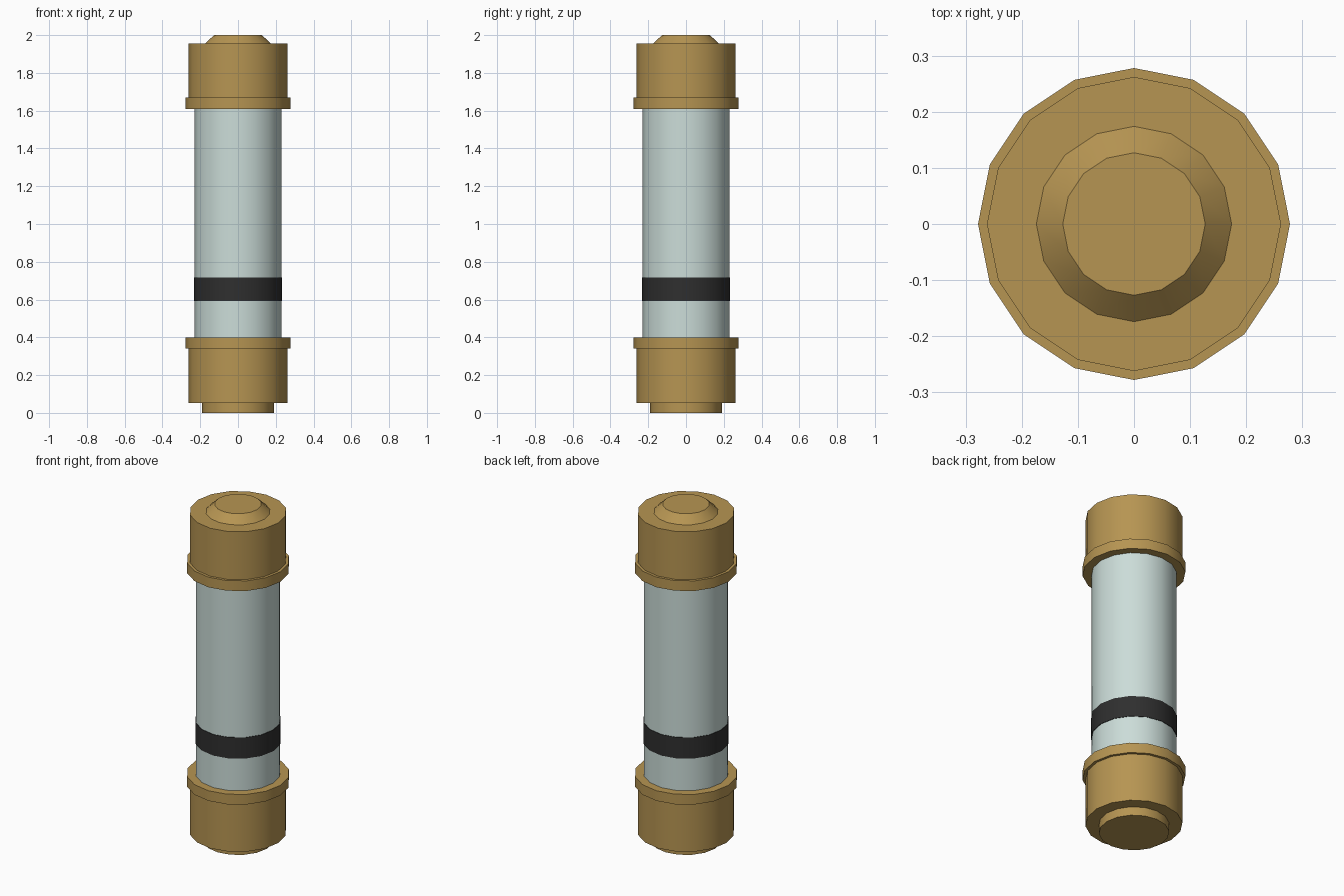
import bpy, bmesh, math

if "Cube" in bpy.data.objects:
    bpy.data.objects.remove(bpy.data.objects["Cube"])

SIDES = 16


def material(name, rgb):
    m = bpy.data.materials.new(name)
    m.diffuse_color = (*rgb, 1.0)
    m.use_nodes = True
    m.node_tree.nodes["Principled BSDF"].inputs["Base Color"].default_value = m.diffuse_color
    return m


brass = material("brass", (0.47, 0.30, 0.085))
glass = material("pale_glass", (0.60, 0.72, 0.69))
black = material("black_band", (0.028, 0.028, 0.028))


def lathe(name, profile, mat):
    """Turn a (radius, z) profile, listed bottom to top, into a capped solid."""
    bm = bmesh.new()
    rings = []
    for r, z in profile:
        rings.append([bm.verts.new((r * math.cos(2 * math.pi * i / SIDES),
                                    r * math.sin(2 * math.pi * i / SIDES), z))
                      for i in range(SIDES)])
    for lo, hi in zip(rings, rings[1:]):
        for i in range(SIDES):
            j = (i + 1) % SIDES
            bm.faces.new((lo[i], lo[j], hi[j], hi[i]))
    bm.faces.new(rings[0][::-1])
    bm.faces.new(rings[-1])
    mesh = bpy.data.meshes.new(name)
    bm.to_mesh(mesh)
    bm.free()
    mesh.materials.append(mat)
    obj = bpy.data.objects.new(name, mesh)
    bpy.context.collection.objects.link(obj)
    bpy.ops.object.select_all(action='DESELECT')
    obj.select_set(True)
    bpy.context.view_layer.objects.active = obj
    bpy.ops.object.shade_smooth_by_angle(angle=math.radians(30))
    return obj


# Glass tube and the dark band around it
lathe("glass_tube", [(0.23, 0.36), (0.23, 1.65)], glass)
lathe("dark_band", [(0.233, 0.592), (0.233, 0.717)], black)

# End caps, each with a rim on the side facing the tube
lathe("bottom_cap", [(0.262, 0.052), (0.262, 0.34), (0.278, 0.34), (0.278, 0.40)], brass)
lathe("top_cap", [(0.278, 1.61), (0.278, 1.67), (0.262, 1.67), (0.262, 1.955)], brass)

# Contacts: straight disc below, bevelled button above
lathe("bottom_contact", [(0.19, 0.0), (0.19, 0.06)], brass)
lathe("top_contact", [(0.175, 1.954), (0.127, 2.0)], brass)
